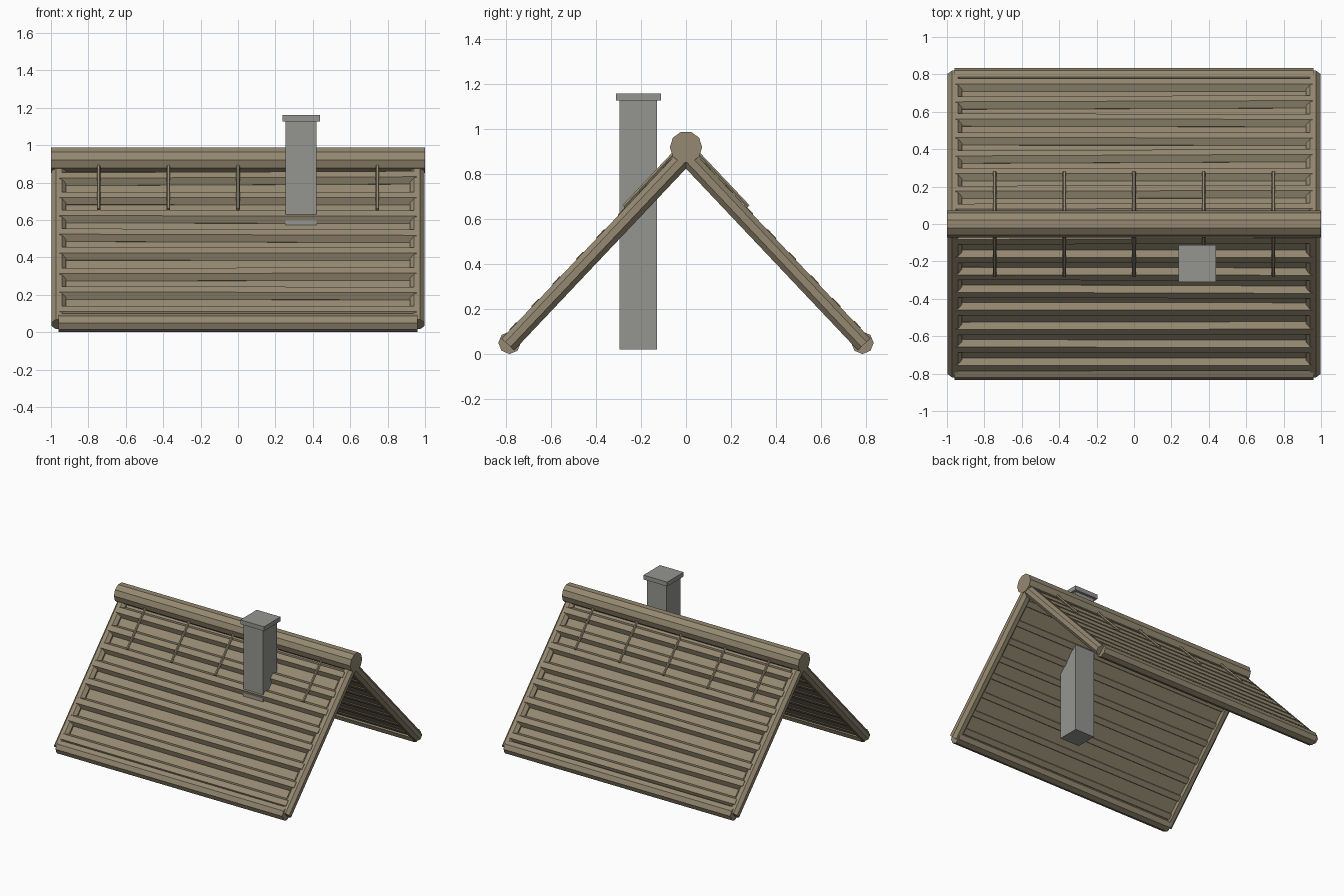
import bpy, bmesh, math, random
from mathutils import Vector

if "Cube" in bpy.data.objects:
    bpy.data.objects.remove(bpy.data.objects["Cube"])

random.seed(4)


def material(name, rgb):
    m = bpy.data.materials.new(name)
    m.diffuse_color = (*rgb, 1)
    m.use_nodes = True
    m.node_tree.nodes["Principled BSDF"].inputs["Base Color"].default_value = m.diffuse_color
    return m


WOOD = material("brown_wood", (0.30, 0.25, 0.165))
STONE = material("grey_stone", (0.30, 0.305, 0.285))


def finish(bm, name, mat):
    bmesh.ops.recalc_face_normals(bm, faces=bm.faces)
    me = bpy.data.meshes.new(name)
    bm.to_mesh(me)
    bm.free()
    me.materials.append(mat)
    ob = bpy.data.objects.new(name, me)
    bpy.context.collection.objects.link(ob)
    return ob


def log(name, p0, p1, up, radius, sides, flat=True, mat=WOOD):
    """Faceted log between two points; flat puts a facet towards 'up'."""
    p0, p1 = Vector(p0), Vector(p1)
    axis = (p1 - p0).normalized()
    up = Vector(up)
    up = (up - axis * up.dot(axis)).normalized()
    side = axis.cross(up)
    bm = bmesh.new()
    shift = math.pi / sides if flat else 0
    rings = []
    for p in (p0, p1):
        ring = []
        for i in range(sides):
            a = 2 * math.pi * i / sides + shift
            ring.append(bm.verts.new(p + radius * (up * math.cos(a) + side * math.sin(a))))
        rings.append(ring)
        bm.faces.new(ring)
    for i in range(sides):
        j = (i + 1) % sides
        bm.faces.new((rings[0][i], rings[0][j], rings[1][j], rings[1][i]))
    return finish(bm, name, mat)


def box(name, lo, hi, mat):
    bm = bmesh.new()
    bmesh.ops.create_cube(bm, size=1)
    for v in bm.verts:
        v.co = [lo[i] + (v.co[i] + 0.5) * (hi[i] - lo[i]) for i in range(3)]
    return finish(bm, name, mat)


# Roof slope: eave centre to apex
EAVE_Y, EAVE_Z, APEX_Z = 0.785, 0.05, 0.88
LENGTH = math.hypot(EAVE_Y, APEX_Z - EAVE_Z)
DY, DZ = EAVE_Y / LENGTH, (APEX_Z - EAVE_Z) / LENGTH


def on_slope(side, x, s, h):
    """Point s up the slope from the eave, h outward from its mid plane."""
    return Vector((x, side * (EAVE_Y - s * DY + h * DZ), EAVE_Z + s * DZ + h * DY))


# Ridge log
log("ridge_log", (-1, 0, 0.92), (1, 0, 0.92), (0, 0, 1), 0.072, 10)

for side, label in ((-1, "front"), (1, "back")):
    normal = (0, side * DZ, DY)

    # Eave log and the rafters at both gable ends
    log(label + "_eave_log", (-0.96, side * EAVE_Y, EAVE_Z), (0.96, side * EAVE_Y, EAVE_Z),
        (0, 0, 1), 0.05, 8, flat=False)
    for x in (-0.958, 0.958):
        log(label + "_rafter", on_slope(side, x, -0.01, 0), on_slope(side, x, LENGTH, 0),
            normal, 0.041, 8)

    # Thin roof panel
    bm = bmesh.new()
    ends = [[bm.verts.new(on_slope(side, x, s, h)) for s, h in
             ((0, -0.024), (LENGTH - 0.02, -0.024), (LENGTH - 0.02, 0.004), (0, 0.004))]
            for x in (-0.94, 0.94)]
    bm.faces.new(ends[0])
    bm.faces.new(ends[1])
    for i in range(4):
        j = (i + 1) % 4
        bm.faces.new((ends[0][i], ends[0][j], ends[1][j], ends[1][i]))
    finish(bm, label + "_roof_panel", WOOD)

    # Slightly uneven slats across the slope
    for k in range(8):
        s = 0.07 + 0.14 * k
        a, b = random.uniform(-0.008, 0.008), random.uniform(-0.008, 0.008)
        log(label + "_roof_slat", on_slope(side, -0.955, s + a, 0.006),
            on_slope(side, 0.955, s + b, 0.006), normal, 0.041, 6)

    # Thin poles hanging from the ridge
    for i in range(5):
        x = -0.745 + 0.3725 * i
        log(label + "_roof_pole", on_slope(side, x, 0.79, 0.047),
            on_slope(side, x, 1.11, 0.047), normal, 0.010, 6)

# Chimney
box("chimney_stack", (0.255, -0.295, 0.02), (0.42, -0.13, 1.13), STONE)
box("chimney_cap", (0.237, -0.311, 1.127), (0.438, -0.111, 1.16), STONE)
